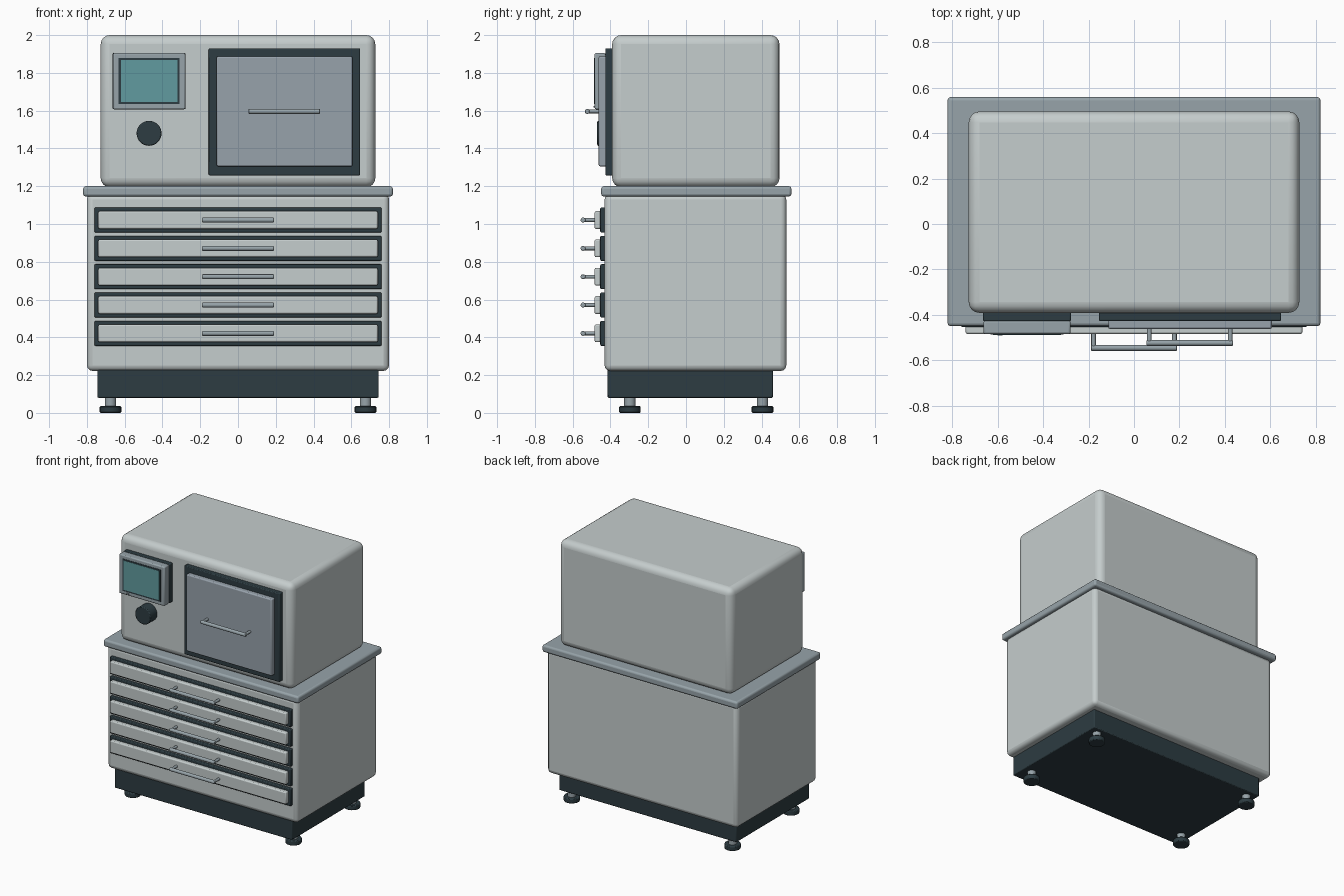
import bpy
from math import pi

cube = bpy.data.objects.get("Cube")
if cube:
    bpy.data.objects.remove(cube, do_unlink=True)


def material(name, r, g, b):
    m = bpy.data.materials.new(name)
    m.use_nodes = True
    m.diffuse_color = (r, g, b, 1)
    m.node_tree.nodes["Principled BSDF"].inputs["Base Color"].default_value = (r, g, b, 1)
    return m


LIGHT = material("light grey enamel", 0.56, 0.61, 0.61)
STEEL = material("blue grey steel", 0.31, 0.37, 0.40)
DOOR = material("grey door panel", 0.31, 0.36, 0.41)
DARK = material("dark slate", 0.026, 0.045, 0.054)
TEAL = material("teal screen", 0.12, 0.33, 0.35)


def finish(name, mat, bevel, segments):
    ob = bpy.context.object
    ob.name = name
    ob.data.materials.append(mat)
    if bevel:
        mod = ob.modifiers.new("Bevel", "BEVEL")
        mod.width = bevel
        mod.segments = segments
        mod.limit_method = "ANGLE"
    bpy.ops.object.shade_smooth_by_angle(angle=pi / 5)
    return ob


def box(name, x, y, z, mat, bevel=0.0, segments=3):
    """Box from its (min, max) range on each axis."""
    spans = (x, y, z)
    bpy.ops.mesh.primitive_cube_add(size=1, location=[(a + b) / 2 for a, b in spans])
    bpy.context.object.scale = [b - a for a, b in spans]
    bpy.ops.object.transform_apply(location=False, rotation=False)
    return finish(name, mat, bevel, segments)


def rod(name, centre, radius, length, axis, mat, bevel=0.0, sides=24):
    turn = {"x": (0, pi / 2, 0), "y": (pi / 2, 0, 0), "z": (0, 0, 0)}[axis]
    bpy.ops.mesh.primitive_cylinder_add(vertices=sides, radius=radius, depth=length,
                                        location=centre, rotation=turn)
    return finish(name, mat, bevel, 2)


def handle(name, x, z, face, reach):
    """Horizontal bar on two posts, standing off a front face."""
    bar_y = face - reach
    rod(name + "_bar", (x, bar_y, z), 0.013, 0.38, "x", STEEL, 0.004, 16)
    for side in (-1, 1):
        rod(name + "_post", (x + side * 0.178, (bar_y + face) / 2, z), 0.01,
            reach + 0.01, "y", STEEL, sides=12)


# Adjustable feet
for x in (-0.675, 0.675):
    for y in (-0.297, 0.405):
        rod("foot_pad", (x, y, 0.018), 0.057, 0.036, "z", DARK, 0.006)
        rod("foot_stem", (x, y, 0.06), 0.03, 0.07, "z", STEEL)

# Lower cabinet
box("plinth", (-0.745, 0.745), (-0.415, 0.46), (0.08, 0.26), DARK, 0.006, 2)
box("cabinet", (-0.80, 0.80), (-0.431, 0.531), (0.222, 1.16), LIGHT, 0.03)
box("countertop", (-0.82, 0.82), (-0.449, 0.558), (1.146, 1.2), STEEL, 0.014)

# Drawers
for i in range(5):
    z = 1.021 - i * 0.15
    box("drawer_frame", (-0.76, 0.76), (-0.454, -0.42), (z - 0.066, z + 0.066), DARK, 0.006, 2)
    box("drawer_front", (-0.74, 0.74), (-0.484, -0.44), (z - 0.047, z + 0.047), LIGHT, 0.008, 2)
    handle("drawer_handle", 0, z, -0.484, 0.061)

# Upper housing
box("upper_housing", (-0.727, 0.727), (-0.391, 0.495), (1.195, 2.0), LIGHT, 0.048, 4)

# Chamber door
box("door_frame", (-0.155, 0.647), (-0.427, -0.37), (1.257, 1.93), DARK, 0.006, 2)
box("door_panel", (-0.113, 0.606), (-0.462, -0.41), (1.305, 1.888), DOOR, 0.008, 2)
handle("door_handle", 0.245, 1.596, -0.462, 0.061)

# Control display
box("display_backing", (-0.664, -0.277), (-0.428, -0.37), (1.608, 1.905), DARK, 0.006, 2)
box("display_bezel", (-0.662, -0.279), (-0.484, -0.425), (1.607, 1.905), STEEL, 0.008, 2)
box("screen_border", (-0.632, -0.31), (-0.486, -0.48), (1.634, 1.878), DARK)
box("screen", (-0.62, -0.32), (-0.488, -0.482), (1.645, 1.867), TEAL)
box("status_light", (-0.6, -0.578), (-0.491, -0.482), (1.617, 1.626), STEEL)

# Control knob
rod("control_knob", (-0.471, -0.425, 1.48), 0.066, 0.09, "y", DARK, 0.006, 32)
